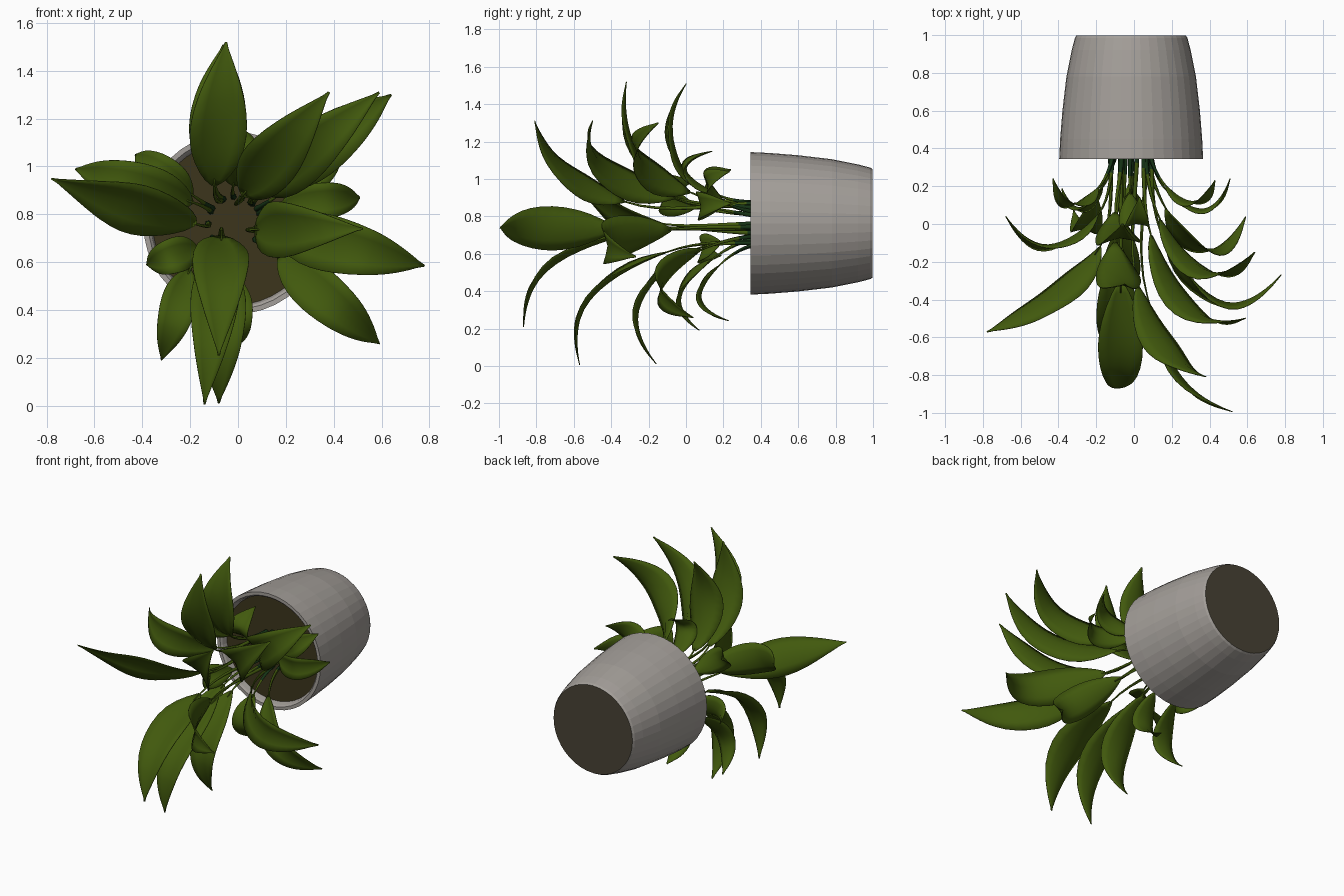
import bpy, bmesh, math
from mathutils import Vector

if "Cube" in bpy.data.objects:
    bpy.data.objects.remove(bpy.data.objects["Cube"])

CX, CZ = -0.015, 0.763  # pot axis (runs along y)


def material(name, rgb):
    m = bpy.data.materials.new(name)
    m.diffuse_color = (*rgb, 1)
    m.use_nodes = True
    m.node_tree.nodes["Principled BSDF"].inputs["Base Color"].default_value = m.diffuse_color
    return m


POT = material("grey clay", (0.37, 0.345, 0.32))
BASE = material("brown base", (0.065, 0.055, 0.035))
SOIL = material("dark soil", (0.045, 0.035, 0.012))
LEAF = material("leaf green", (0.053, 0.1, 0.004))
STEM = material("dark stem green", (0.008, 0.035, 0.008))


def finish(bm, name, mats, smooth=None):
    bmesh.ops.recalc_face_normals(bm, faces=bm.faces)
    me = bpy.data.meshes.new(name)
    bm.to_mesh(me)
    bm.free()
    for m in mats:
        me.materials.append(m)
    ob = bpy.data.objects.new(name, me)
    bpy.context.collection.objects.link(ob)
    if smooth:
        bpy.ops.object.select_all(action='DESELECT')
        ob.select_set(True)
        bpy.context.view_layer.objects.active = ob
        bpy.ops.object.shade_smooth_by_angle(angle=math.radians(smooth))
    return ob


def bridge(bm, a, b, closed, mat=0):
    n = len(a)
    for i in range(n if closed else n - 1):
        j = (i + 1) % n
        bm.faces.new((a[i], a[j], b[j], b[i])).material_index = mat


def lathe(profile, sides=40):
    """Spin (radius, y) points about the pot axis."""
    bm = bmesh.new()
    rings = []
    for r, y in profile:
        angs = [2 * math.pi * i / sides for i in range(sides)]
        rings.append([bm.verts.new((CX + r * math.cos(a), y, CZ + r * math.sin(a))) for a in angs])
    for a, b in zip(rings, rings[1:]):
        bridge(bm, a, b, True)
    bm.faces.new(rings[0])
    bm.faces.new(rings[-1])
    return bm


# pot: tapered wall with a rim, brown underside
bm = lathe([(0.335, 0.42), (0.35, 0.355), (0.36, 0.345), (0.381, 0.345), (0.376, 0.45), (0.364, 0.6),
            (0.343, 0.78), (0.315, 0.92), (0.298, 0.985), (0.29, 0.998)])
for f in bm.faces:
    if f.calc_center_median().y > 0.995:
        f.material_index = 1
finish(bm, "pot", [POT, BASE])

# soil disc just below the rim
finish(lathe([(0.343, 0.39), (0.34, 0.41)]), "soil", [SOIL])


def curve_points(pts, counts):
    """Smooth curve through points, tangents scaled by chord length."""
    d = [(b - a).length for a, b in zip(pts, pts[1:])]
    v = [(b - a) / l for a, b, l in zip(pts, pts[1:], d)]
    tan = [Vector((0, -1, 0))]
    for i in range(1, len(pts) - 1):
        tan.append((v[i - 1] * d[i] + v[i] * d[i - 1]) / (d[i - 1] + d[i]))
    tan.append((v[-1] * 2 - tan[-1]))
    out = []
    for i, n in enumerate(counts):
        for k in range(n):
            t = k / n
            out.append(pts[i] * (2 * t**3 - 3 * t**2 + 1) + tan[i] * d[i] * (t**3 - 2 * t**2 + t)
                       + pts[i + 1] * (3 * t**2 - 2 * t**3) + tan[i + 1] * d[i] * (t**3 - t**2))
    return out + [pts[-1].copy()]


def leaf(name, spec, width, roll=0):
    sx, sy, sz, my, tx, ty, tz = spec
    start, tip = Vector((sx, sy, sz)), Vector((tx, ty, tz))
    mid = start.lerp(tip, 0.6)
    mid.y = my
    off = Vector((sx - CX, 0, sz - CZ))
    off = off.normalized() * min(0.11, off.length)
    root = Vector((CX, 0.42, CZ)) + off
    ns, nb = 8, 18
    path = curve_points([root, start, mid, tip], [ns, nb // 2, nb // 2])
    radial = Vector((tx - sx, 0, tz - sz)).normalized()
    side = Vector((0, 1, 0)).cross(radial)
    bm = bmesh.new()
    # stem tube, darker near the soil
    prev = None
    for i in range(ns + 2):
        p = path[i]
        t = (path[i + 1] - path[max(i - 1, 0)]).normalized()
        n = side.cross(t).normalized()
        s = t.cross(n)
        r = 0.015 - 0.0013 * i
        ring = [bm.verts.new(p + (s * math.cos(a) + n * math.sin(a)) * r)
                for a in (math.pi * k / 3 for k in range(6))]
        if prev:
            bridge(bm, prev, ring, True, 1 if p.y > 0.24 else 0)
        prev = ring
    # blade: width follows arc length, folded along the midrib
    prev = None
    blade = path[ns:]
    arc = [0]
    for a, b in zip(blade, blade[1:]):
        arc.append(arc[-1] + (b - a).length)
    for i, p in enumerate(blade):
        u = arc[i] / arc[-1]
        t = (blade[min(i + 1, nb)] - blade[max(i - 1, 0)]).normalized()
        s = (side - t * side.dot(t)).normalized()
        n = -t.cross(s)
        s, n = s * math.cos(roll) + n * math.sin(roll), n * math.cos(roll) - s * math.sin(roll)
        h = width / 2 * max(0.03, math.sin(math.pi * min(1, 0.03 + 0.97 * u**0.88)) ** 1.05)
        wave = 0.08 * math.sin(u * 9)
        row = [bm.verts.new(p + s * h * k + n * h * (0.28 * abs(k) ** 1.3 + wave * k))
               for k in (-1, -0.55, 0, 0.55, 1)]
        if prev:
            bridge(bm, prev, row, False)
        prev = row
    ob = finish(bm, name, [LEAF, STEM], 60)
    sol = ob.modifiers.new("thickness", 'SOLIDIFY')
    sol.thickness = 0.004


# each leaf: blade start x,y,z, y at mid blade, tip x,y,z
large = [
    (-0.10, -0.10, 0.92, -0.31, -0.05, -0.32, 1.52),
    (-0.10, 0.06, 0.95, -0.075, -0.06, 0.00, 1.51),
    (0.02, -0.33, 0.88, -0.72, 0.38, -0.81, 1.31),
    (0.09, -0.06, 0.90, -0.50, 0.59, -0.50, 1.31),
    (0.14, 0.02, 0.93, -0.26, 0.64, -0.15, 1.30),
    (0.16, -0.08, 0.73, -0.42, 0.78, -0.27, 0.585),
    (0.07, -0.38, 0.735, -0.90, 0.52, -0.995, 0.74),
    (-0.18, -0.12, 0.76, -0.44, -0.78, -0.57, 0.95),
    (-0.07, -0.30, 0.71, -0.82, -0.08, -0.87, 0.21),
]
medium = [
    (-0.19, 0.05, 0.85, -0.11, -0.68, 0.04, 0.99),
    (-0.08, -0.10, 0.61, -0.57, -0.14, -0.57, 0.005),
    (-0.06, 0.02, 0.61, -0.26, -0.08, -0.16, 0.01),
    (0.17, 0.08, 0.62, -0.13, 0.59, 0.04, 0.26),
]
small = [
    (-0.20, 0.14, 0.57, -0.03, -0.32, 0.07, 0.19),
    (-0.01, 0.18, 0.54, 0.08, -0.02, 0.23, 0.24),
    (-0.19, 0.19, 0.88, 0.11, -0.43, 0.24, 1.05),
    (0.18, 0.17, 0.84, 0.08, 0.51, 0.24, 0.87),
    (0.17, 0.20, 0.88, 0.12, 0.43, 0.23, 1.04),
    (-0.17, 0.19, 0.66, 0.09, -0.38, 0.19, 0.59),
    (-0.02, 0.16, 0.92, 0.00, 0.03, 0.14, 1.15),
]
for kind, group, width in (("large", large, 0.235), ("medium", medium, 0.2), ("small", small, 0.15)):
    for i, spec in enumerate(group):
        # the big left leaf is turned slightly downward
        roll = math.radians(28) if kind == "large" and i == 7 else 0
        leaf(f"{kind}_leaf_{i + 1}", spec, width, roll)
